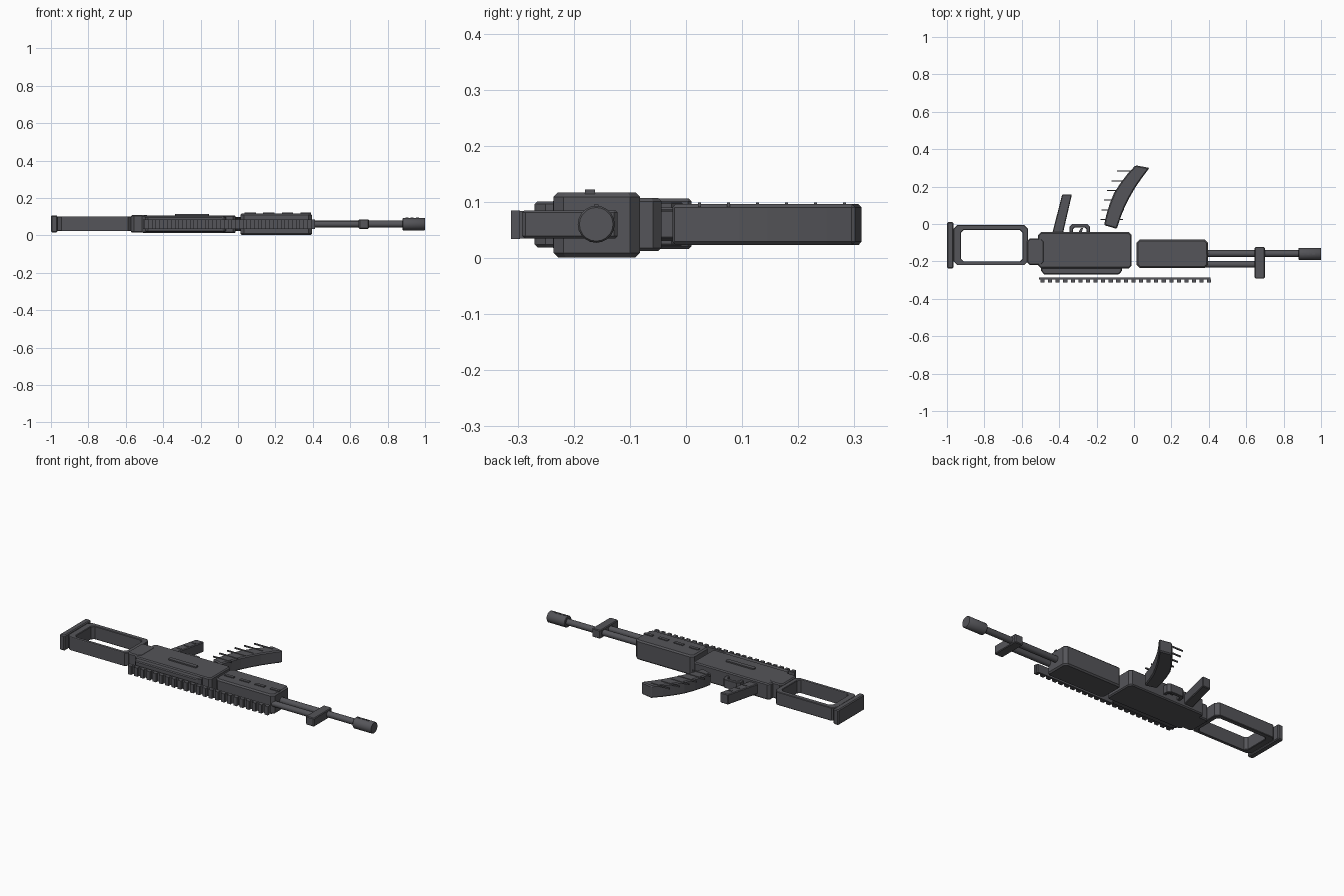
import bpy, bmesh, math

if "Cube" in bpy.data.objects:
    bpy.data.objects.remove(bpy.data.objects["Cube"])

ZC = 0.06  # centre plane of the side-lying model


def finish(name, bm, bevel=0.0):
    bmesh.ops.recalc_face_normals(bm, faces=bm.faces)
    mesh = bpy.data.meshes.new(name)
    bm.to_mesh(mesh)
    bm.free()
    ob = bpy.data.objects.new(name, mesh)
    bpy.context.collection.objects.link(ob)
    mat = bpy.data.materials.get("gunmetal") or bpy.data.materials.new("gunmetal")
    mat.diffuse_color = (0.09, 0.09, 0.10, 1)
    mat.use_nodes = True
    mat.node_tree.nodes["Principled BSDF"].inputs["Base Color"].default_value = mat.diffuse_color
    mesh.materials.append(mat)
    if bevel:
        mod = ob.modifiers.new("bevel", 'BEVEL')
        mod.width = bevel
        mod.segments = 1
        mod.limit_method = 'ANGLE'
        mod.angle_limit = math.radians(50)
    return ob


def prism(name, pts, z0, z1, bevel=0.0):
    bm = bmesh.new()
    lo = [bm.verts.new((x, y, z0)) for x, y in pts]
    hi = [bm.verts.new((x, y, z1)) for x, y in pts]
    n = len(pts)
    bm.faces.new(lo)
    bm.faces.new(hi)
    for i in range(n):
        j = (i + 1) % n
        bm.faces.new((lo[i], lo[j], hi[j], hi[i]))
    return finish(name, bm, bevel)


def octagon(x0, x1, y0, y1, c):
    return [(x0 + c, y0), (x1 - c, y0), (x1, y0 + c), (x1, y1 - c),
            (x1 - c, y1), (x0 + c, y1), (x0, y1 - c), (x0, y0 + c)]


def block(name, x0, x1, y0, y1, z0, z1, corner=0.0, bevel=0.0):
    pts = octagon(x0, x1, y0, y1, corner) if corner else [(x0, y0), (x1, y0), (x1, y1), (x0, y1)]
    return prism(name, pts, z0, z1, bevel)


def frame(name, outer, inner, z0, z1, bevel=0.0):
    bm = bmesh.new()
    rings = [[bm.verts.new((x, y, z)) for x, y in p] for p, z in
             ((outer, z0), (outer, z1), (inner, z1), (inner, z0))]
    for a, b in zip(rings, rings[1:] + rings[:1]):
        for i in range(8):
            j = (i + 1) % 8
            bm.faces.new((a[i], a[j], b[j], b[i]))
    return finish(name, bm, bevel)


def tube(name, x0, x1, y, r, sides=20, bevel=0.0):
    bm = bmesh.new()
    rings = [[bm.verts.new((x, y + r * math.cos(2 * math.pi * i / sides),
                            ZC + r * math.sin(2 * math.pi * i / sides))) for i in range(sides)]
             for x in (x0, x1)]
    for r_ in rings:
        bm.faces.new(r_)
    for i in range(sides):
        j = (i + 1) % sides
        bm.faces.new((rings[0][i], rings[0][j], rings[1][j], rings[1][i])).smooth = True
    return finish(name, bm, bevel)


# Stock: butt plate, open frame, connector
block("butt_plate", -1.0, -0.965, -0.237, 0.01, 0.016, 0.106, 0.006, 0.005)
frame("stock_frame", octagon(-0.965, -0.567, -0.22, -0.006, 0.02),
      octagon(-0.925, -0.595, -0.2, -0.033, 0.015), 0.022, 0.1, 0.003)
block("stock_connector", -0.572, -0.48, -0.22, -0.077, 0.014, 0.108, 0.015, 0.006)

# Receiver, cover and side ridge
block("receiver", -0.513, -0.013, -0.237, -0.044, 0.012, 0.107, 0.015, 0.006)
prism("receiver_cover", [(-0.497, -0.23), (-0.064, -0.23), (-0.064, -0.25), (-0.08, -0.27),
                         (-0.48, -0.27), (-0.497, -0.25)], 0.019, 0.101, 0.005)
block("side_ridge", -0.337, -0.155, -0.171, -0.147, 0.1, 0.114, 0.004)

# Handguard with raised strips
block("handguard", 0.013, 0.395, -0.236, -0.082, 0.001, 0.117, 0.018, 0.008)
for i in range(4):
    x = 0.035 + i * 0.1
    block(f"handguard_strip_{i}", x, min(x + 0.06, 0.39), -0.18, -0.162, 0.11, 0.122)

# Barrel, gas tube, muzzle, sight block
tube("barrel", 0.38, 0.9, -0.158, 0.018)
tube("gas_tube", 0.38, 0.66, -0.216, 0.017)
tube("muzzle", 0.88, 1.0, -0.16, 0.033, 20, 0.003)
for i in range(3):
    block(f"muzzle_port_{i}", 0.895 + i * 0.028, 0.911 + i * 0.028, -0.164, -0.156, 0.085, 0.095)
block("front_sight", 0.645, 0.7, -0.292, -0.122, 0.035, 0.085, 0.006, 0.004)

# Accessory rail
block("rail_base", -0.508, 0.41, -0.297, -0.285, 0.035, 0.084)
for i in range(23):
    x = -0.5 + i * 0.0405
    block(f"rail_tooth_{i}", x, x + 0.022, -0.312, -0.296, 0.034, 0.085)

# Curved magazine with thin ribs
left = [(-0.16, -0.006), (-0.148, 0.05), (-0.131, 0.105), (-0.107, 0.165), (-0.075, 0.215), (-0.037, 0.265), (0.008, 0.314)]
right = [(0.083, 0.3), (0.045, 0.25), (0.01, 0.2), (-0.022, 0.145), (-0.048, 0.095), (-0.07, 0.04), (-0.092, -0.026)]
prism("magazine", left + right, 0.023, 0.096, 0.006)
for i, x in enumerate((-0.178, -0.174, -0.16, -0.145, -0.12, -0.092)):
    y = 0.024 + i * 0.0517
    block(f"magazine_rib_{i}", x, x + 0.12, y - 0.003, y + 0.003, 0.091, 0.099)

# Grip with small side bars
prism("grip", [(-0.437, -0.05), (-0.38, -0.05), (-0.332, 0.158), (-0.384, 0.158)], 0.03, 0.09, 0.004)
for i in range(3):
    x, y = -0.402 + i * 0.012, 0.01 + i * 0.05
    block(f"grip_bar_{i}", x, x + 0.024, y - 0.004, y + 0.004, 0.085, 0.093)

# Trigger guard and trigger
frame("trigger_guard", octagon(-0.345, -0.235, -0.075, 0.001, 0.015),
      octagon(-0.327, -0.253, -0.06, -0.018, 0.01), 0.035, 0.085, 0.002)
prism("trigger", [(-0.3, -0.05), (-0.282, -0.05), (-0.272, -0.022), (-0.284, -0.022)], 0.05, 0.07)
